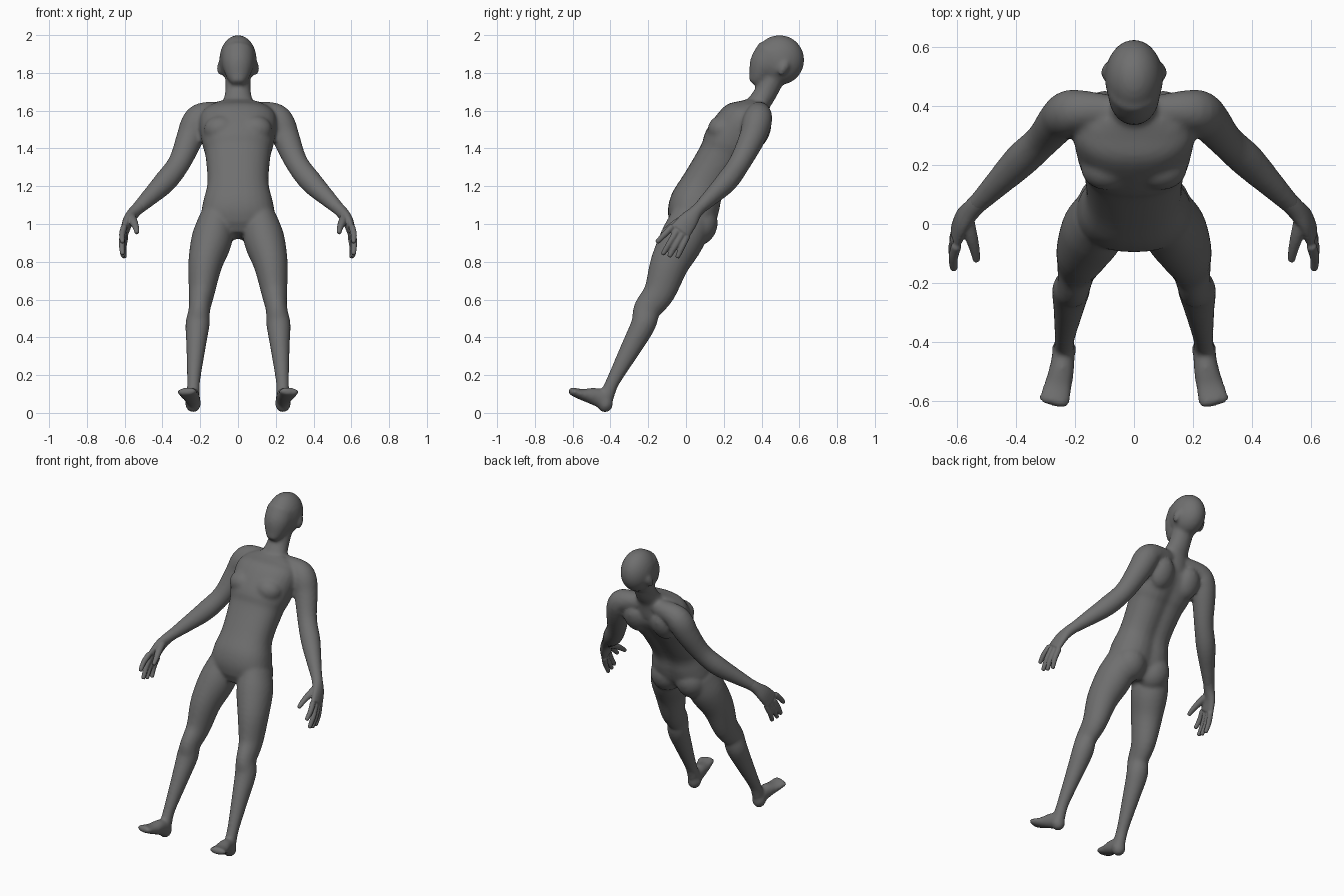
import bpy, bmesh, math
from mathutils import Vector, Matrix

skin = bpy.data.materials.new("grey_skin")
skin.diffuse_color = (0.16, 0.16, 0.16, 1)


def spline(rows, steps=4):
    """Smooth a list of (x, y, z, half width, half depth) stations."""
    pts = [Vector(r) for r in rows]
    pts = [pts[0] * 2 - pts[1]] + pts + [pts[-1] * 2 - pts[-2]]
    out = []
    for i in range(1, len(pts) - 2):
        p0, p1, p2, p3 = pts[i - 1:i + 3]
        for k in range(steps):
            t = k / steps
            out.append(0.5 * (p1 * 2 + (p2 - p0) * t + (p0 * 2 - p1 * 5 + p2 * 4 - p3) * t * t
                              + (p1 * 3 - p0 - p2 * 3 + p3) * t ** 3))
    return out + [pts[-2]]


def loft(bm, rows, side=1, ref=(1, 0, 0), power=2.0, groove=0.0, n=28):
    """Skin oval rings along a path; ref is the width direction."""
    st = spline(rows)
    cen = [Vector(s[:3]) for s in st]
    rings = []
    for i, s in enumerate(st):
        t = (cen[min(i + 1, len(st) - 1)] - cen[max(i - 1, 0)]).normalized()
        w = Vector(ref)
        w = (w - t * w.dot(t)).normalized()
        rings.append((cen[i], w, t.cross(w), s[3], s[4], t))
    # rounded ends
    c, w, d, a, b, t = rings[0]
    rings.insert(0, (c - t * min(a, b) * 0.45, w, d, a * 0.65, b * 0.65, t))
    c, w, d, a, b, t = rings[-1]
    rings.append((c + t * min(a, b) * 0.45, w, d, a * 0.65, b * 0.65, t))
    loops = []
    for c, w, d, a, b, t in rings:
        loop = []
        for k in range(n):
            q = 2 * math.pi * k / n
            cs, sn = math.cos(q), math.sin(q)
            u = math.copysign(abs(cs) ** (2 / power), cs) * a
            v = math.copysign(abs(sn) ** (2 / power), sn) * b
            if d.y * sn > 0:
                v *= 1 - groove * math.exp(-(cs / 0.22) ** 2)
            p = c + w * u + d * v
            loop.append(bm.verts.new((p.x * side, p.y, p.z)))
        loops.append(loop)
    faces = [bm.faces.new(loops[0]), bm.faces.new(loops[-1])]
    for l0, l1 in zip(loops, loops[1:]):
        for k in range(n):
            faces.append(bm.faces.new((l0[k], l0[(k + 1) % n], l1[(k + 1) % n], l1[k])))
    bmesh.ops.recalc_face_normals(bm, faces=faces)


def ball(bm, loc, rad, tilt=0):
    m = Matrix.Translation(loc) @ Matrix.Rotation(tilt, 4, 'X') @ Matrix.Diagonal((*rad, 1))
    bmesh.ops.create_uvsphere(bm, u_segments=32, v_segments=20, radius=1, matrix=m)


def finish(bm, name, voxel, smooth):
    """Fuse the overlapping volumes into one smooth skin."""
    me = bpy.data.meshes.new(name)
    bm.to_mesh(me)
    bm.free()
    me.materials.append(skin)
    ob = bpy.data.objects.new(name, me)
    bpy.context.collection.objects.link(ob)
    r = ob.modifiers.new("fuse", 'REMESH')
    r.mode = 'VOXEL'
    r.voxel_size = voxel
    r.use_smooth_shade = True
    s = ob.modifiers.new("soften", 'SMOOTH')
    s.factor = 0.5
    s.iterations = smooth


LEAN = -math.radians(27)
body = bmesh.new()

# torso, from pelvis to collar
loft(body, [(0, 0.02, 0.985, 0.17, 0.115), (0, 0.035, 1.04, 0.195, 0.135),
            (0, 0.055, 1.115, 0.185, 0.138), (0, 0.10, 1.215, 0.162, 0.12),
            (0, 0.19, 1.36, 0.172, 0.125), (0, 0.23, 1.43, 0.19, 0.14),
            (0, 0.315, 1.545, 0.205, 0.135), (0, 0.36, 1.605, 0.17, 0.08)],
     power=2.3, groove=0.13)
# neck
loft(body, [(0, 0.35, 1.55, 0.12, 0.08), (0, 0.385, 1.635, 0.085, 0.062),
            (0, 0.425, 1.70, 0.068, 0.06), (0, 0.47, 1.80, 0.068, 0.065)])
# skull, face and jaw
ball(body, (0, 0.495, 1.868), (0.099, 0.131, 0.132))
loft(body, [(0, 0.465, 1.905, 0.09, 0.095), (0, 0.42, 1.84, 0.084, 0.088),
            (0, 0.385, 1.785, 0.062, 0.06), (0, 0.362, 1.757, 0.042, 0.035)])

for s in (1, -1):
    # ear
    ball(body, (0.097 * s, 0.515, 1.825), (0.014, 0.025, 0.042), LEAN)
    # chest muscle, shoulder blade and buttock
    ball(body, (0.09 * s, 0.19, 1.50), (0.09, 0.075, 0.075), LEAN)
    ball(body, (0.10 * s, 0.385, 1.48), (0.075, 0.055, 0.10), LEAN)
    ball(body, (0.092 * s, 0.072, 0.99), (0.098, 0.092, 0.11), LEAN)
    # collar slope and arm
    loft(body, [(0.06, 0.385, 1.60, 0.05, 0.05), (0.18, 0.385, 1.575, 0.07, 0.07),
                (0.222, 0.375, 1.535, 0.078, 0.078), (0.255, 0.35, 1.455, 0.07, 0.072),
                (0.31, 0.285, 1.325, 0.058, 0.06), (0.385, 0.215, 1.225, 0.058, 0.06),
                (0.47, 0.13, 1.14, 0.044, 0.046), (0.543, 0.057, 1.07, 0.032, 0.032)],
         s, ref=(0, 1, 0))
    # leg
    loft(body, [(0.115, 0.03, 1.03, 0.09, 0.11), (0.138, -0.02, 0.92, 0.108, 0.118),
                (0.173, -0.087, 0.79, 0.091, 0.103), (0.192, -0.14, 0.64, 0.069, 0.084),
                (0.204, -0.205, 0.55, 0.057, 0.073), (0.214, -0.225, 0.47, 0.064, 0.066),
                (0.222, -0.285, 0.355, 0.052, 0.056), (0.235, -0.385, 0.17, 0.035, 0.037),
                (0.237, -0.42, 0.09, 0.036, 0.04)], s)
    # heel and foot
    ball(body, (0.238 * s, -0.428, 0.052), (0.042, 0.042, 0.05))
    loft(body, [(0.238, -0.43, 0.07, 0.038, 0.052), (0.245, -0.49, 0.088, 0.042, 0.046),
                (0.258, -0.55, 0.097, 0.048, 0.030), (0.273, -0.607, 0.115, 0.054, 0.021)], s)
finish(body, "body", 0.011, 6)

# hands: palm, four fingers and thumb
FINGERS = [((0.603, -0.075, 0.985), (0.612, -0.152, 0.905)),
           ((0.606, -0.050, 0.960), (0.612, -0.122, 0.842)),
           ((0.603, -0.022, 0.945), (0.608, -0.088, 0.830)),
           ((0.597, 0.005, 0.935), (0.602, -0.045, 0.825))]
for s, name in ((1, "left_hand"), (-1, "right_hand")):
    hand = bmesh.new()
    loft(hand, [(0.515, 0.085, 1.097, 0.034, 0.034), (0.55, 0.05, 1.062, 0.036, 0.032),
                (0.58, 0.015, 1.02, 0.05, 0.028), (0.60, -0.028, 0.965, 0.058, 0.023)],
         s, ref=(0, 1, -0.6), n=20)
    for base, tip in FINGERS:
        mid = [(p + q) / 2 for p, q in zip(base, tip)]
        mid[0] += 0.006
        loft(hand, [(*base, 0.018, 0.018), (*mid, 0.0165, 0.0165), (*tip, 0.013, 0.013)], s, n=12)
    loft(hand, [(0.568, 0.015, 1.04, 0.026, 0.024), (0.552, -0.045, 1.01, 0.022, 0.02),
                (0.54, -0.09, 0.98, 0.017, 0.016), (0.535, -0.122, 0.955, 0.013, 0.013)], s, n=12)
    finish(hand, name, 0.005, 4)
